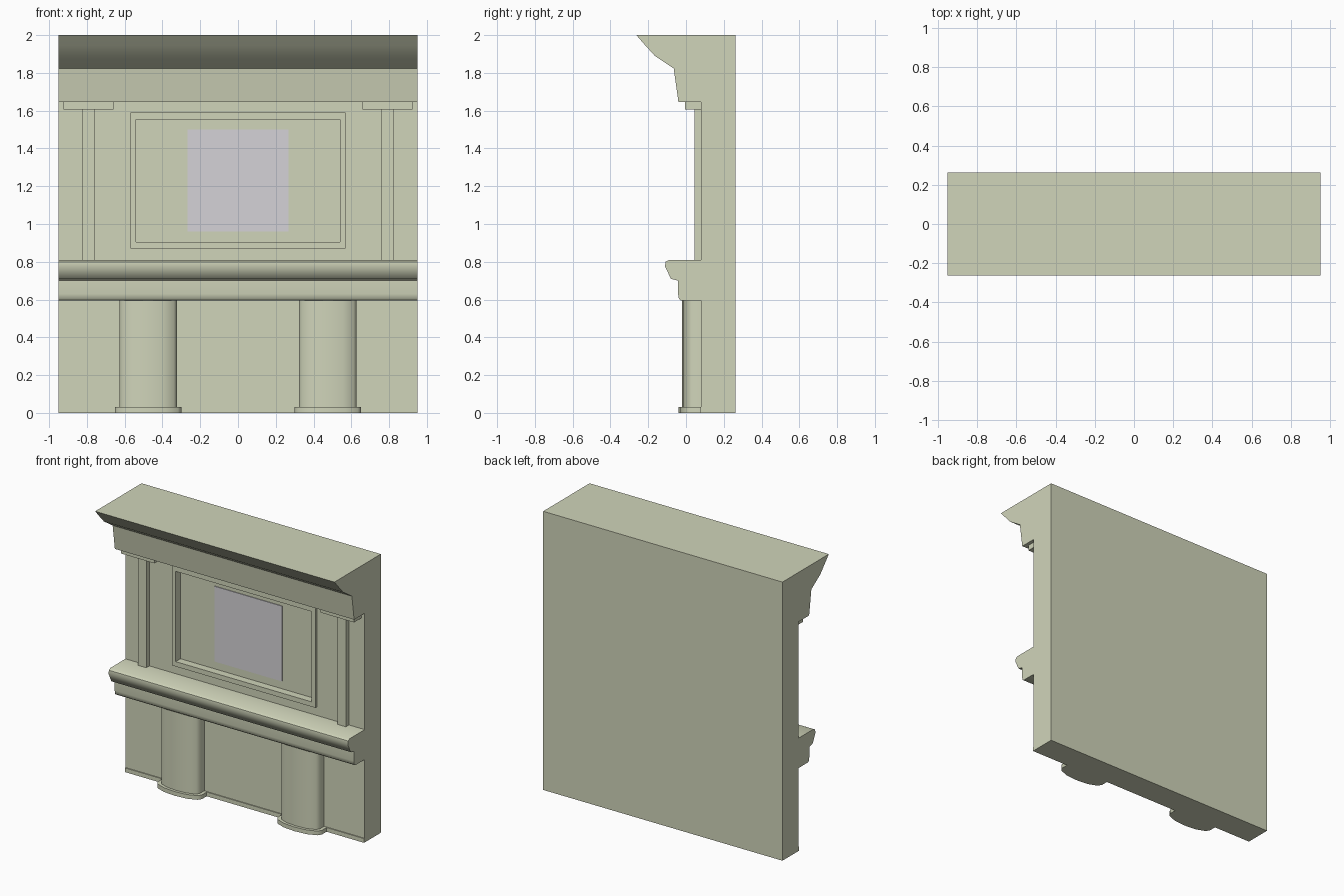
import bpy, bmesh, math

if "Cube" in bpy.data.objects:
    bpy.data.objects.remove(bpy.data.objects["Cube"])


def material(name, rgb):
    m = bpy.data.materials.new(name)
    m.diffuse_color = (*rgb, 1)
    m.use_nodes = True
    m.node_tree.nodes["Principled BSDF"].inputs["Base Color"].default_value = m.diffuse_color
    return m


SAGE = material("pale_sage", (0.63, 0.66, 0.49))
LILAC = material("pale_lilac_grey", (0.66, 0.65, 0.68))


def finish(name, bm, mat, smooth=None):
    bmesh.ops.recalc_face_normals(bm, faces=bm.faces)
    me = bpy.data.meshes.new(name)
    bm.to_mesh(me)
    bm.free()
    me.materials.append(mat)
    ob = bpy.data.objects.new(name, me)
    bpy.context.collection.objects.link(ob)
    if smooth:
        bpy.ops.object.select_all(action='DESELECT')
        ob.select_set(True)
        bpy.context.view_layer.objects.active = ob
        bpy.ops.object.shade_smooth_by_angle(angle=math.radians(smooth))
    return ob


def prism(name, points, offset, mat=SAGE, smooth=None):
    """Extrude a closed 3D outline along an offset."""
    bm = bmesh.new()
    face = bm.faces.new([bm.verts.new(p) for p in points])
    new = bmesh.ops.extrude_face_region(bm, geom=[face])["geom"]
    bmesh.ops.translate(bm, vec=offset,
                        verts=[g for g in new if isinstance(g, bmesh.types.BMVert)])
    return finish(name, bm, mat, smooth)


def box(name, x0, x1, y0, y1, z0, z1, mat=SAGE):
    return prism(name, [(x0, y0, z0), (x1, y0, z0), (x1, y1, z0), (x0, y1, z0)],
                 (0, 0, z1 - z0), mat)


def moulding(name, profile, smooth):
    """Sweep a (y, z) profile over the full width."""
    return prism(name, [(-0.95, y, z) for y, z in profile], (1.9, 0, 0), SAGE, smooth)


def recessed_box(name, outer, inner, y_front, y_recess, y_back):
    """Box whose front has a rectangular recess; rects are (half width, z0, z1)."""
    bm = bmesh.new()

    def ring(rect, y):
        w, z0, z1 = rect
        return [bm.verts.new(p) for p in
                ((-w, y, z0), (w, y, z0), (w, y, z1), (-w, y, z1))]

    rings = [ring(outer, y_back), ring(outer, y_front),
             ring(inner, y_front), ring(inner, y_recess)]
    for a, b in zip(rings, rings[1:]):
        for i in range(4):
            j = (i + 1) % 4
            bm.faces.new((a[i], a[j], b[j], b[i]))
    bm.faces.new(rings[0])
    bm.faces.new(rings[-1])
    return finish(name, bm, SAGE)


# Wall slab with a recess, and the framed panel that fills it
recessed_box("wall", (0.95, 0, 2), (0.57, 0.87, 1.59), 0.08, 0.13, 0.263)
recessed_box("framed_panel", (0.57, 0.87, 1.59), (0.54, 0.905, 1.553), 0.065, 0.12, 0.13)
box("window", -0.268, 0.268, 0.115, 0.12, 0.96, 1.5, LILAC)

# Cornice, ledge and plinth
moulding("cornice", [(0.08, 2), (-0.263, 2), (-0.215, 1.945), (-0.165, 1.89),
                     (-0.065, 1.823), (-0.04, 1.645), (0.08, 1.645)], 35)
moulding("ledge", [(0.08, 0.81), (-0.09, 0.81), (-0.108, 0.8), (-0.111, 0.775),
                   (-0.08, 0.71), (-0.042, 0.7), (-0.042, 0.63), (-0.038, 0.605),
                   (-0.027, 0.595), (0.08, 0.595)], 50)
box("plinth", -0.95, 0.95, 0.073, 0.08, 0, 0.03)


def column(name, cx, w, front, z0, z1):
    """Bowed half column standing against the wall."""
    d = 0.08 - front
    shape = [(-1, 0), (-1, 0.5), (-0.9, 0.72), (-0.52, 0.93), (0, 1),
             (0.52, 0.93), (0.9, 0.72), (1, 0.5), (1, 0)]
    prism(name, [(cx + u * w, 0.08 - v * d, z0) for u, v in shape],
          (0, 0, z1 - z0), SAGE, 50)


# Mirrored columns below, pilasters with caps above
for side, s in (("left", -1), ("right", 1)):
    column(side + "_column", s * 0.476, 0.152, -0.02, 0.03, 0.595)
    column(side + "_column_base", s * 0.476, 0.176, -0.04, 0, 0.03)
    x0, x1 = sorted((s * 0.76, s * 0.825))
    box(side + "_pilaster", x0, x1, 0.045, 0.08, 0.81, 1.605)
    x0, x1 = sorted((s * 0.66, s * 0.925))
    box(side + "_pilaster_cap", x0, x1, -0.005, 0.08, 1.605, 1.645)
